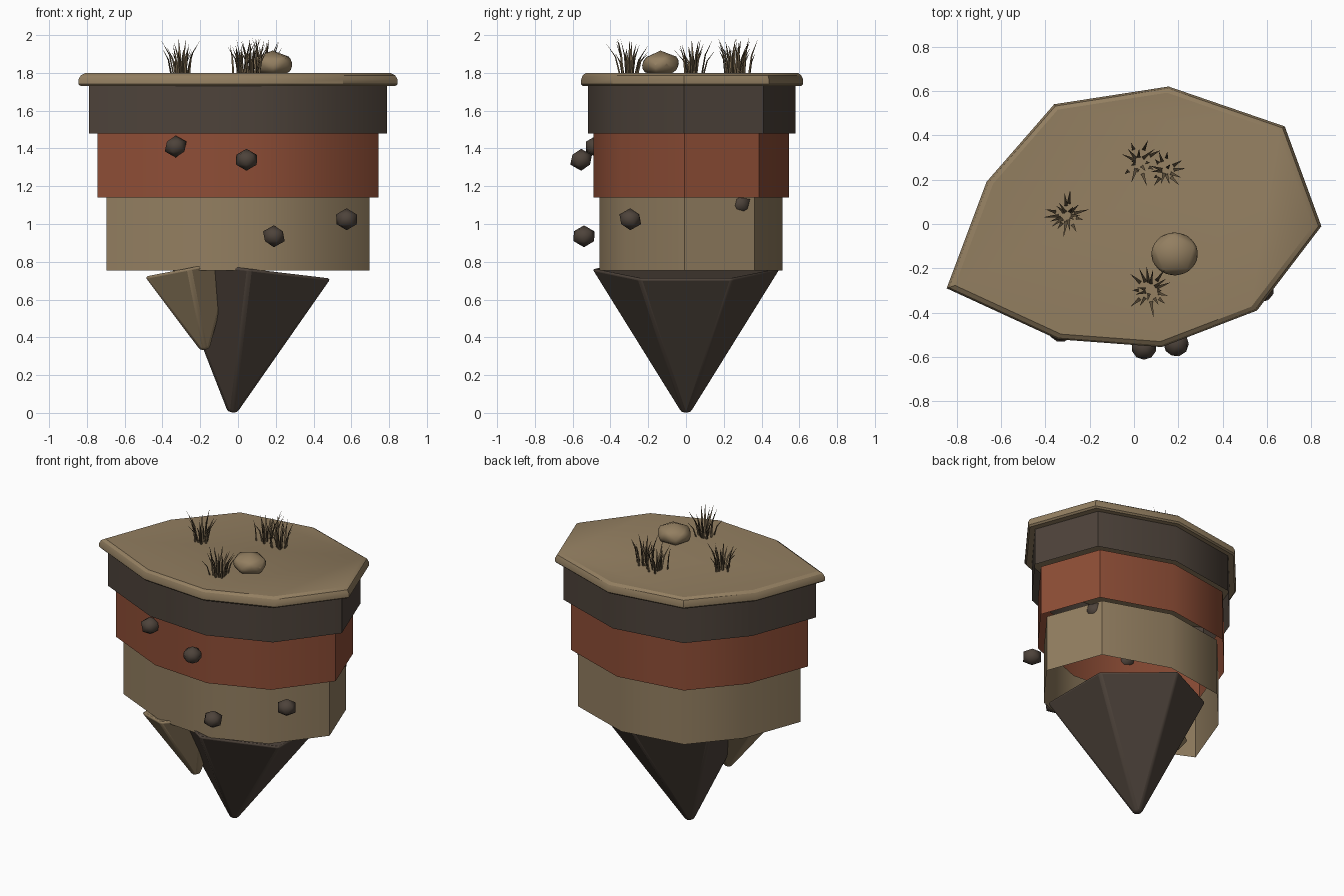
import bpy, bmesh, math, random
from mathutils import Vector, Matrix

if "Cube" in bpy.data.objects:
    bpy.data.objects.remove(bpy.data.objects["Cube"])

random.seed(4)


def material(name, r, g, b):
    m = bpy.data.materials.new(name)
    m.diffuse_color = (r, g, b, 1)
    m.use_nodes = True
    m.node_tree.nodes["Principled BSDF"].inputs["Base Color"].default_value = m.diffuse_color
    return m


SAND = material("sandstone", 0.29, 0.21, 0.118)
RED = material("red_clay", 0.27, 0.075, 0.037)
DARK = material("dark_earth", 0.075, 0.056, 0.043)
GRASS = material("dry_grass", 0.14, 0.10, 0.055)


def finish(name, bm, mat, bevel=0, angle=40):
    me = bpy.data.meshes.new(name)
    bm.to_mesh(me)
    bm.free()
    ob = bpy.data.objects.new(name, me)
    bpy.context.collection.objects.link(ob)
    me.materials.append(mat)
    if bevel:
        mod = ob.modifiers.new("bevel", 'BEVEL')
        mod.width, mod.segments = bevel, 2
        mod.limit_method = 'ANGLE'
    bpy.ops.object.select_all(action='DESELECT')
    ob.select_set(True)
    bpy.context.view_layer.objects.active = ob
    bpy.ops.object.shade_smooth_by_angle(angle=math.radians(angle))
    return ob


# irregular nine-sided plan of the island, counter-clockwise
PLAN = [(0.845, -0.01), (0.68, 0.44), (0.156, 0.62), (-0.36, 0.54), (-0.665, 0.19),
        (-0.845, -0.29), (-0.345, -0.52), (0.125, -0.555), (0.555, -0.39)]


def prism(name, scales_z, mat, caps, angle=45):
    """Stack of scaled plan outlines joined by walls."""
    bm = bmesh.new()
    rings = [[bm.verts.new((x * s, y * s, z)) for x, y in PLAN] for s, z in scales_z]
    for a, b in zip(rings, rings[1:]):
        for i in range(len(PLAN)):
            j = (i + 1) % len(PLAN)
            bm.faces.new((a[i], a[j], b[j], b[i]))
    if caps:
        bm.faces.new(rings[-1])
        bm.faces.new(rings[0][::-1])
    return finish(name, bm, mat, angle=angle)


# top slab with softened rim
prism("top_slab", [(0.985, 1.73), (1, 1.74), (1, 1.765), (0.985, 1.787), (0.955, 1.80)],
      SAND, True, 30)

# strata: open bands that step inwards going down
for name, s, z0, z1, mat in [("dark_layer", 0.935, 1.48, 1.735, DARK),
                             ("red_layer", 0.88, 1.14, 1.48, RED),
                             ("sand_layer", 0.825, 0.755, 1.14, SAND)]:
    prism(name, [(s, z0), (s, z1)], mat, False)


# hanging six-sided spikes, tip at the given point, tilted about y
def spike(name, tip, radius, height, tilt, mat):
    bm = bmesh.new()
    bmesh.ops.create_cone(bm, cap_ends=True, segments=6, radius1=0.028, radius2=radius,
                          depth=height, matrix=Matrix.Translation((0, 0, height / 2)))
    # keep corners on the +y and -y sides
    if max(v.co.y for v in bm.verts) < radius * 0.95:
        bmesh.ops.rotate(bm, verts=bm.verts, matrix=Matrix.Rotation(math.pi / 6, 3, 'Z'))
    bm.transform(Matrix.Translation(tip) @ Matrix.Rotation(tilt, 4, 'Y'))
    finish(name, bm, mat, bevel=0.015)


spike("main_spike", (-0.03, 0, 0.003), 0.50, 0.765, math.radians(6.8), DARK)
spike("side_spike", (-0.175, -0.2, 0.335), 0.275, 0.44, math.radians(-11), SAND)


# stones
def stone(name, pos, size, mat, turn=0.0, bevel=0.0):
    bm = bmesh.new()
    bmesh.ops.create_icosphere(bm, subdivisions=1, radius=1)
    bm.transform(Matrix.Translation(pos) @ Matrix.Diagonal((*size, 1))
                 @ Matrix.Rotation(turn, 4, 'Z'))
    finish(name, bm, mat, bevel, 50)


for i, p in enumerate([(-0.33, -0.475, 1.41), (0.045, -0.555, 1.34), (0.19, -0.54, 0.935),
                       (0.575, -0.295, 1.025), (0.55, 0.285, 1.105)]):
    stone(f"wall_stone_{i + 1}", p, (0.064, 0.064, 0.058), DARK, 0.3 * i)
stone("top_boulder", (0.183, -0.135, 1.845), (0.128, 0.118, 0.073), SAND, 0.35, 0.02)


# grass tufts made of thin bent three-sided blades
def tuft(name, cx, cy, count, reach):
    bm = bmesh.new()
    for k in range(count):
        a = 2 * math.pi * (k + random.uniform(-0.3, 0.3)) / count
        out = Vector((math.cos(a), math.sin(a), 0))
        side = Vector((-out.y, out.x, 0))
        root = Vector((cx, cy, 1.795)) + out * random.uniform(0.01, 0.06)
        lean = reach * random.uniform(0.15, 0.65)
        h = random.uniform(0.11, 0.195)
        rings = []
        for t, w in ((0, 0.008), (0.55, 0.006)):
            c = root + out * lean * t * t + Vector((0, 0, h * t))
            rings.append([bm.verts.new(c + side * w), bm.verts.new(c - side * w),
                          bm.verts.new(c + out * w)])
        tip = bm.verts.new(root + out * lean + Vector((0, 0, h)))
        lo, hi = rings
        for i in range(3):
            j = (i + 1) % 3
            bm.faces.new((lo[i], lo[j], hi[j], hi[i]))
            bm.faces.new((hi[i], hi[j], tip))
    bmesh.ops.recalc_face_normals(bm, faces=bm.faces)
    finish(name, bm, GRASS)


for i, (x, y, n, r) in enumerate([(-0.30, 0.04, 18, 0.12), (0.02, 0.28, 16, 0.11),
                                  (0.14, 0.24, 14, 0.09), (0.07, -0.30, 18, 0.12)]):
    tuft(f"grass_tuft_{i + 1}", x, y, n, r)
